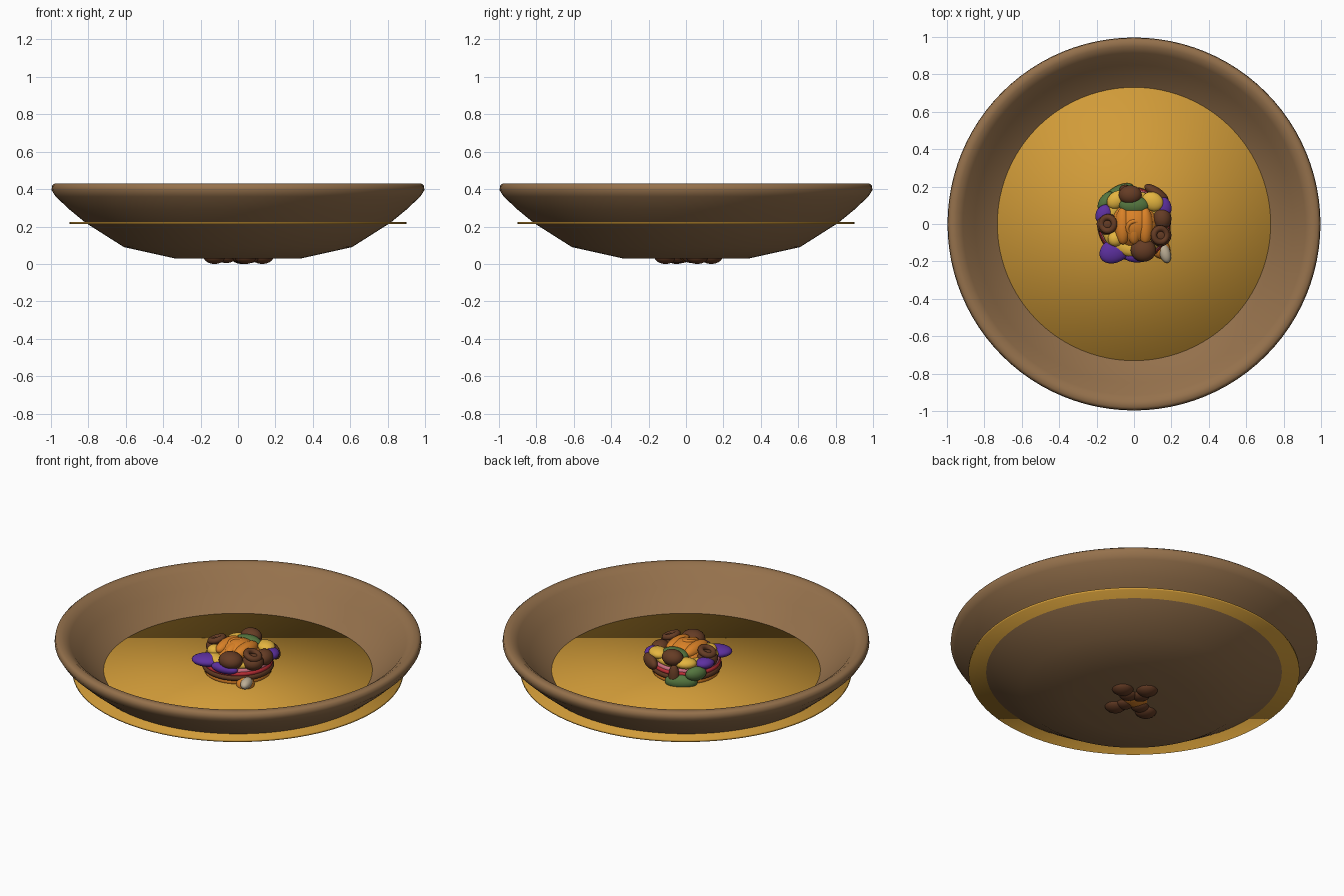
import bpy, bmesh, math
from mathutils import Vector, Matrix, Euler

if "Cube" in bpy.data.objects:
    bpy.data.objects.remove(bpy.data.objects["Cube"])


def material(name, rgb):
    m = bpy.data.materials.new(name)
    m.diffuse_color = (*rgb, 1)
    m.use_nodes = True
    m.node_tree.nodes["Principled BSDF"].inputs["Base Color"].default_value = m.diffuse_color
    return m


CLAY = material("clay", (0.30, 0.165, 0.072))
BROTH = material("broth", (0.64, 0.33, 0.04))
BROWN = material("mushroom_brown", (0.13, 0.045, 0.018))
ORANGE = material("carrot_orange", (0.70, 0.22, 0.02))
PURPLE = material("cabbage_purple", (0.11, 0.03, 0.35))
YELLOW = material("corn_yellow", (0.78, 0.46, 0.05))
GREEN = material("leaf_green", (0.09, 0.18, 0.05))
RED = material("tomato_red", (0.55, 0.03, 0.04))
PINK = material("pink_slice", (0.60, 0.16, 0.22))
CREAM = material("bean_cream", (0.50, 0.42, 0.30))


def finish(name, bm, mat, smooth=True):
    bmesh.ops.recalc_face_normals(bm, faces=bm.faces)
    for f in bm.faces:
        f.smooth = smooth
    me = bpy.data.meshes.new(name)
    bm.to_mesh(me)
    bm.free()
    me.materials.append(mat)
    ob = bpy.data.objects.new(name, me)
    bpy.context.collection.objects.link(ob)
    return ob


def lathe(name, profile, mat, steps=96):
    bm = bmesh.new()
    vs = [bm.verts.new((r, 0, z)) for r, z in profile]
    es = [bm.edges.new(p) for p in zip(vs, vs[1:])]
    bmesh.ops.spin(bm, geom=vs + es, axis=(0, 0, 1), cent=(0, 0, 0),
                   angle=math.tau, steps=steps, use_duplicate=False)
    bmesh.ops.remove_doubles(bm, verts=bm.verts, dist=1e-5)
    return finish(name, bm, mat)


def blob(name, loc, size, mat, rot=(0, 0, 0)):
    bm = bmesh.new()
    bmesh.ops.create_uvsphere(bm, u_segments=24, v_segments=14, radius=1)
    m = Matrix.LocRotScale(Vector(loc), Euler(rot), Vector(size))
    bmesh.ops.transform(bm, matrix=m, verts=bm.verts)
    return finish(name, bm, mat)


def ring(name, loc, major, minor, mat, rot=(0, 0, 0), zs=1.0):
    pts = [(major + minor * math.cos(a), minor * zs * math.sin(a))
           for a in (i * math.tau / 12 for i in range(13))]
    ob = lathe(name, pts, mat, 40)
    ob.location, ob.rotation_euler = loc, rot
    return ob


# Bowl: outside, rounded rim, then the inside down to its floor
lathe("bowl", [(0, .03), (.34, .03), (.61, .09), (.815, .22), (.90, .29), (.975, .36),
               (.997, .395), (.993, .42), (.98, .43), (.95, .43), (.915, .405),
               (.85, .33), (.725, .22), (.58, .13), (.33, .07), (0, .07)], CLAY)

# Broth: thin disc that pokes through the wall
bm = bmesh.new()
bmesh.ops.create_cone(bm, cap_ends=True, segments=96, radius1=.9, radius2=.9,
                      depth=.012, matrix=Matrix.Translation((0, 0, .219)))
finish("broth", bm, BROTH)

# Filling core and stacked layers around it
blob("filling_core", (0, 0, .21), (.165, .165, .20), ORANGE)
for n, z, R, r, mat in (("lower_layer", .235, .135, .05, ORANGE),
                        ("brown_layer", .262, .155, .042, BROWN),
                        ("red_layer", .285, .16, .032, RED),
                        ("pink_layer", .298, .15, .034, PINK),
                        ("yellow_layer", .325, .135, .042, YELLOW),
                        ("under_layer", .10, .11, .06, BROWN)):
    ring(n, (0, 0, z), R, r, mat, zs=.6)

# Carrot slices on the crown
for i, x in enumerate((-.06, 0, .06)):
    blob(f"carrot_slice_{i}", (x, -.01, .365), (.042, .10, .04), ORANGE, (0, x * 5, 0))
ring("carrot_curl", (0, -.02, .39), .035, .012, ORANGE, (.3, .2, 0))

# Cabbage shreds, corn pieces and leaves
for n, loc, size, mat, a in (
        ("cabbage", (-.10, -.14, .315), (.09, .065, .032), PURPLE, .5),
        ("cabbage", (.03, -.17, .31), (.08, .035, .03), PURPLE, .1),
        ("cabbage", (.15, .09, .33), (.05, .06, .03), PURPLE, .3),
        ("cabbage", (-.16, .05, .33), (.045, .055, .03), PURPLE, -.4),
        ("corn", (-.09, .13, .34), (.06, .045, .03), YELLOW, .6),
        ("corn", (.10, .12, .35), (.06, .05, .03), YELLOW, -.5),
        ("corn", (-.10, -.08, .35), (.04, .04, .03), YELLOW, 0),
        ("leaf", (0, .10, .36), (.08, .05, .035), GREEN, 0),
        ("leaf", (-.15, .12, .29), (.035, .06, .04), GREEN, -.6),
        ("leaf", (-.08, .16, .24), (.09, .045, .045), GREEN, .5),
        ("bean", (.165, -.155, .25), (.03, .055, .028), CREAM, .3),
        ("nugget", (.12, .165, .31), (.075, .03, .04), BROWN, -.6),
        ("nugget", (.15, .03, .33), (.05, .06, .045), BROWN, .1),
        ("nugget", (-.05, .185, .27), (.03, .025, .07), BROWN, .4),
        ("carrot_chunk", (.14, -.13, .23), (.05, .06, .04), ORANGE, .7)):
    blob(n, loc, size, mat, (0, 0, a))

# Mushroom caps and rings on top
blob("mushroom_cap", (.05, -.14, .35), (.068, .062, .048), BROWN)
blob("mushroom_cap", (-.02, .155, .365), (.062, .052, .045), BROWN)
for x, y in ((-.14, 0), (.14, -.06)):
    blob("mushroom_base", (x, y, .335), (.06, .06, .045), BROWN)
    ring("mushroom_ring", (x, y, .375), .036, .017, BROWN, (0, x * 2.5, 0))

# Mushroom caps showing under the bowl
for x, y in ((.13, .06), (.04, -.11), (.02, .135), (-.125, -.05)):
    blob("lower_mushroom", (x, y, .04), (.06, .06, .04), BROWN)
    blob("lower_stem", (x * .5, y * .5, .035), (.05, .05, .03), BROWN)
